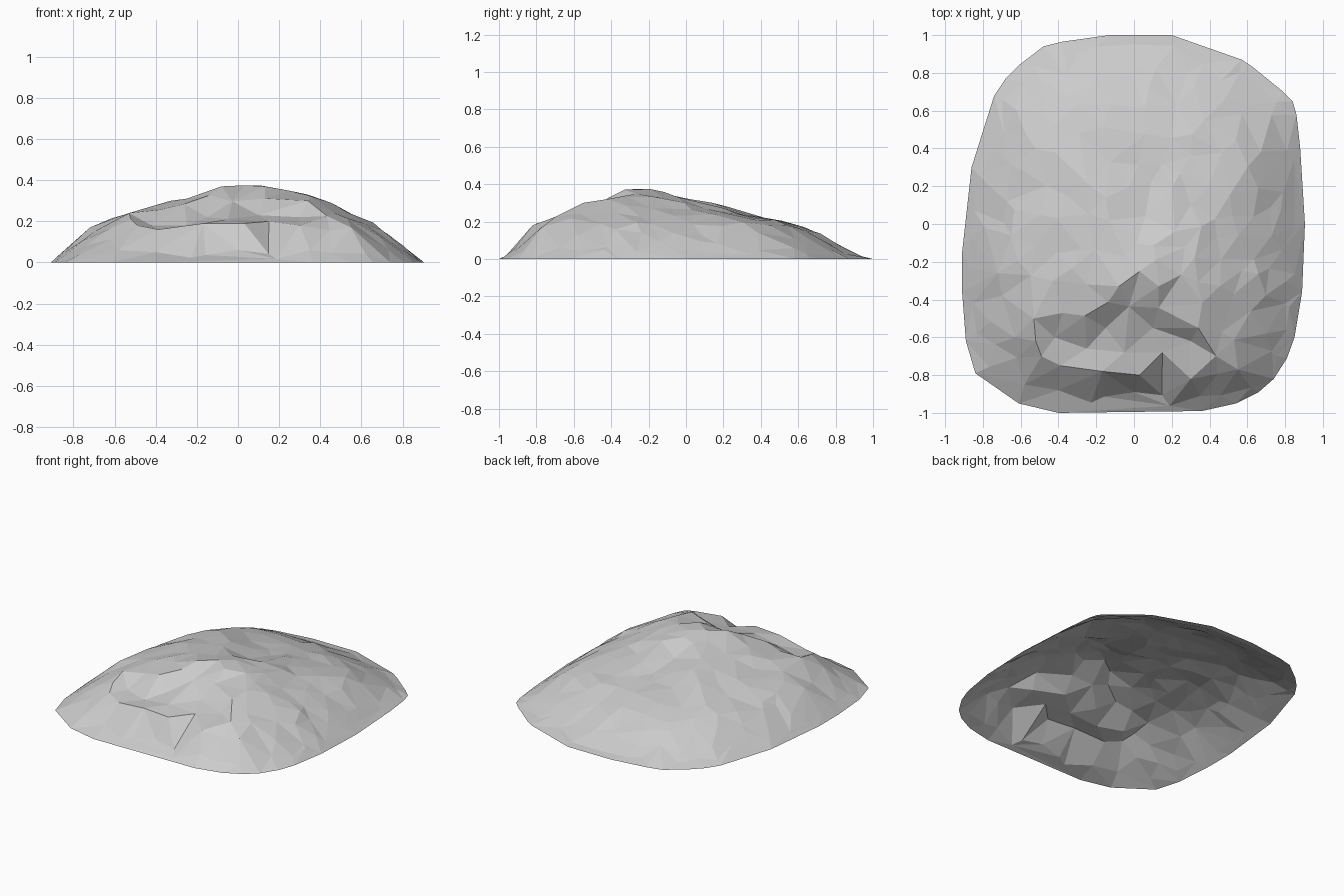
import bpy, math, random
from mathutils import Vector
from mathutils.geometry import delaunay_2d_cdt

random.seed(7)
cube = bpy.data.objects.get("Cube")
if cube:
    bpy.data.objects.remove(cube, do_unlink=True)

PEAK = Vector((0.03, -0.25))
PEAK_HEIGHT = 0.375

# Footprint of the mound, counter-clockwise from the right-hand edge
OUTLINE = [Vector(p) for p in (
    (.905, 0), (.88, .4), (.86, .58), (.84, .65), (.79, .7), (.63, .83), (.57, .87),
    (.2, 1), (-.13, 1), (-.38, .965), (-.48, .94), (-.61, .84), (-.68, .77),
    (-.74, .68), (-.86, .3), (-.91, -.15), (-.91, -.36), (-.89, -.62),
    (-.84, -.79), (-.61, -.95), (-.4, -1), (.36, -.99), (.54, -.95),
    (.66, -.89), (.74, -.82), (.81, -.71), (.85, -.6), (.89, -.36))]

# Slope profiles from peak (0) to rim (1): (fraction, height)
side_left = ((0, .375), (.12, .375), (.4, .32), (.57, .25), (.74, .18), (.87, .1), (1, 0))
back = ((0, .375), (.14, .355), (.26, .3), (.36, .28), (.52, .22), (.66, .19),
        (.76, .14), (.88, .05), (.95, .012), (1, 0))
side_right = ((0, .375), (.24, .33), (.46, .275), (.59, .25), (.73, .2), (.86, .125), (1, 0))
front_right = ((0, .375), (.2, .34), (.45, .27), (.58, .21), (.7, .18), (.8, .1), (1, 0))
ledge = ((0, .375), (.12, .37), (.27, .29), (.36, .24), (.5, .22), (.71, .19), (.83, .06), (1, 0))
front_left = ((0, .375), (.3, .335), (.5, .295), (.7, .21), (.85, .09), (1, 0))
SLOPES = ((0, side_left), (90, back), (180, side_right), (216, front_right),
          (238, ledge), (290, ledge), (312, front_left), (360, side_left))

# Distinct features: (x, y, height)
shelf_lip = ((-.53, -.5, .24), (-.52, -.62, .21), (-.49, -.7, .18), (-.39, -.75, .16),
             (-.17, -.78, .19), (.03, -.8, .19), (.3, -.82, .18), (.55, -.77, .17))
shelf_floor = ((-.42, -.6, .18), (-.25, -.66, .18), (-.05, -.68, .21),
               (.15, -.68, .2), (.3, -.62, .22), (-.15, -.55, .22), (.1, -.55, .23))
riser_top = ((-.43, -.3, .27), (-.25, -.32, .31), (-.08, -.33, .37),
             (.13, -.33, .37), (.36, -.42, .32), (.34, -.55, .3))
cliff_foot = ((-.58, -.85, .06), (-.4, -.88, .05), (0, -.89, .06), (.35, -.91, .06))
outer_step = ((-.63, -.6, .16), (-.72, -.26, .17), (-.7, -.38, .15))
back_hollow = ((-.25, .22, .28), (-.13, .02, .32), (.06, .04, .28),
               (.09, .22, .24), (.3, .1, .27), (.3, .36, .22))


def pick(table, x):
    """Neighbouring entries of a sorted table and the blend between them."""
    for (x0, a), (x1, b) in zip(table, table[1:]):
        if x <= x1:
            return a, b, (x - x0) / (x1 - x0)
    return table[-1][1], table[-1][1], 0


def mix(a, b, f):
    return a + (b - a) * f


def height(t, direction):
    angle = math.degrees(math.atan2(direction.y, direction.x)) % 360
    low, high, f = pick(SLOPES, angle)
    return mix(mix(*pick(low, t)), mix(*pick(high, t)), f)


CLOSED = OUTLINE + OUTLINE[:1]
LENGTHS = [(b - a).length for a, b in zip(CLOSED, CLOSED[1:])]


def rim_point(s):
    """Point on the footprint at fraction s of its length."""
    d = (s % 1) * sum(LENGTHS)
    for a, b, size in zip(CLOSED, CLOSED[1:], LENGTHS):
        if d <= size:
            return a.lerp(b, d / size)
        d -= size
    return CLOSED[0]


def fraction(p):
    """How far p lies from the peak (0) towards the rim (1)."""
    spoke = p - PEAK
    for a, b in zip(CLOSED, CLOSED[1:]):
        edge = b - a
        area = spoke.x * edge.y - spoke.y * edge.x
        to_rim = a - PEAK
        along = (to_rim.x * spoke.y - to_rim.y * spoke.x) / area if area else -1
        reach = (to_rim.x * edge.y - to_rim.y * edge.x) / area if area else -1
        if reach > 0 and 0 <= along <= 1:
            return 1 / reach
    return 1


# Features, with their offset from the general slope
features = []
for x, y, z in shelf_lip + shelf_floor + riser_top + cliff_foot + outer_step + back_hollow:
    p = Vector((x, y))
    features.append((p, z, z - height(fraction(p), p - PEAK)))


def offset(p):
    """Feature offsets faded out over the nearby slope."""
    weights = [math.exp(-((p - q).length / .1) ** 2) for q, _, _ in features]
    total = sum(w * f[2] for w, f in zip(weights, features))
    return total / max(1, sum(weights))


# Rim, peak and features first, then rings of loosely scattered points
flat = list(OUTLINE) + [PEAK] + [f[0] for f in features]
heights = [0.0] * len(OUTLINE) + [PEAK_HEIGHT] + [f[1] for f in features]
for t in (.12, .25, .36, .48, .6, .71, .8, .88, .95):
    count = 6 + int(t * 32)
    for i in range(count):
        s = (i + t * 5 + random.uniform(-.3, .3)) / count
        ring = min(t + random.uniform(-.03, .03), .96)
        spoke = rim_point(s) - PEAK
        p = PEAK + spoke * ring
        bump = random.uniform(-.009, .009) * min(1, (1 - ring) * 5)
        if min((p - f[0]).length for f in features) < .1:
            continue
        flat.append(p)
        z = height(ring, spoke) + offset(p) + bump
        heights.append(min(PEAK_HEIGHT, max(.004, z)))

# Triangulate inside the footprint and lift to height
points, _, faces, origin, _, _ = delaunay_2d_cdt(
    flat, [], [list(range(len(OUTLINE)))], 1, 1e-5)
verts = [(p.x, p.y, heights[o[0]] if o else 0) for p, o in zip(points, origin)]
mesh = bpy.data.meshes.new("rock_mound")
mesh.from_pydata(verts, [], faces)
mesh.update()
if sum(p.normal.z for p in mesh.polygons) < 0:
    mesh.flip_normals()
rock = bpy.data.objects.new("rock_mound", mesh)
bpy.context.collection.objects.link(rock)

# Plain stone colour
stone = bpy.data.materials.new("stone_grey")
stone.use_nodes = True
colour = (.6, .6, .6, 1)
stone.diffuse_color = colour
stone.node_tree.nodes["Principled BSDF"].inputs["Base Color"].default_value = colour
mesh.materials.append(stone)
